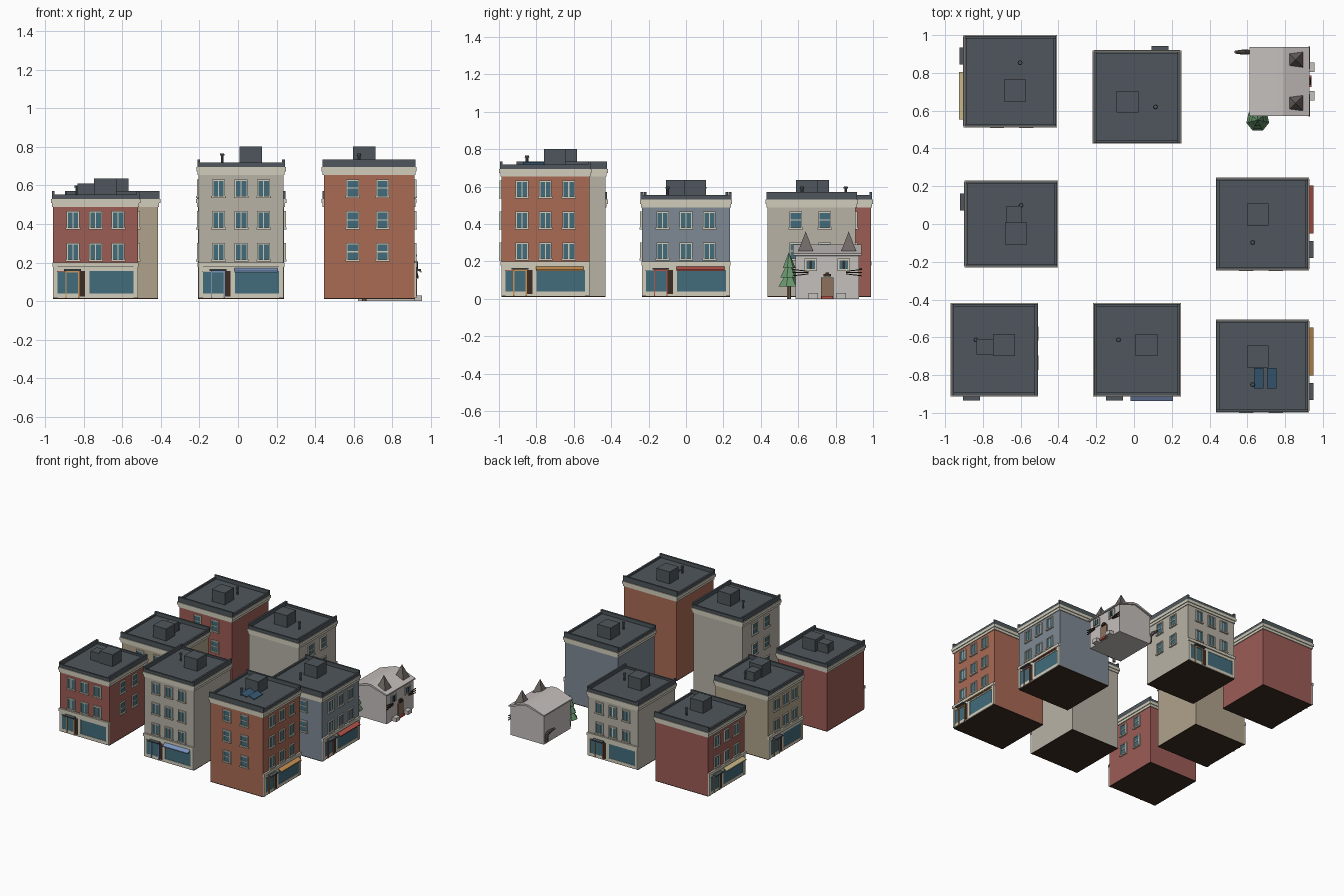
import bpy, bmesh, math
from mathutils import Matrix, Vector

if "Cube" in bpy.data.objects:
    bpy.data.objects.remove(bpy.data.objects["Cube"])

MATS = {}
def mat(name, rgb):
    m = bpy.data.materials.new(name)
    m.diffuse_color = (*[(c / 255) ** 2.2 for c in rgb], 1)
    m.use_nodes = True
    m.node_tree.nodes["Principled BSDF"].inputs["Base Color"].default_value = m.diffuse_color
    MATS[name] = m

for n, c in dict(red=(155, 92, 86), orange=(168, 106, 86), slate=(126, 136, 146), stone=(182, 177, 165),
                 tan=(174, 161, 138), roof=(80, 87, 92), cream=(208, 203, 186), glass=(68, 108, 122),
                 dark=(62, 48, 40), solar=(58, 90, 115), brass=(196, 152, 100), blue=(120, 145, 185),
                 crimson=(180, 85, 75), amber=(200, 145, 85), sand=(205, 185, 140), cat=(196, 190, 187),
                 ear=(112, 104, 101), wood=(140, 112, 92), leaf=(105, 150, 110)).items():
    mat(n, c)

def finish(name, bm, m, M=Matrix()):
    bm.transform(M)
    bmesh.ops.recalc_face_normals(bm, faces=bm.faces)
    me = bpy.data.meshes.new(name)
    bm.to_mesh(me)
    bm.free()
    me.materials.append(MATS[m])
    ob = bpy.data.objects.new(name, me)
    bpy.context.collection.objects.link(ob)
    return ob

def boxes(name, items, m, M=Matrix()):
    """Each item is x0, x1, y0, y1, z0, z1."""
    bm = bmesh.new()
    for x0, x1, y0, y1, z0, z1 in items:
        T = Matrix.Translation(((x0 + x1) / 2, (y0 + y1) / 2, (z0 + z1) / 2))
        bmesh.ops.create_cube(bm, size=1, matrix=T @ Matrix.Diagonal((x1 - x0, y1 - y0, z1 - z0, 1)))
    return finish(name, bm, m, M)

def cone(name, x, y, z0, z1, r0, r1, n, m, M=Matrix(), turn=0):
    bm = bmesh.new()
    T = Matrix.Translation((x, y, (z0 + z1) / 2)) @ Matrix.Rotation(turn, 4, 'Z')
    bmesh.ops.create_cone(bm, cap_ends=True, segments=n, radius1=r0, radius2=r1, depth=z1 - z0, matrix=T)
    return finish(name, bm, m, M)

def prism(name, profile, x0, x1, m, M=Matrix()):
    """Extrude a y/z profile along x."""
    bm = bmesh.new()
    f = bm.faces.new([bm.verts.new((x0, y, z)) for y, z in profile])
    g = bmesh.ops.extrude_face_region(bm, geom=[f])['geom']
    bmesh.ops.translate(bm, vec=(x1 - x0, 0, 0), verts=[v for v in g if isinstance(v, bmesh.types.BMVert)])
    return finish(name, bm, m, M)

def windows(name, spots, M, upright=True):
    """Windows on the plane y = 0 facing -y; spots are (x, z)."""
    frame, glass, bars = [], [], []
    for x, z in spots:
        frame += [(x - .034, x - .027, -.01, .002, z - .044, z + .044),
                  (x + .027, x + .034, -.01, .002, z - .044, z + .044),
                  (x - .034, x + .034, -.01, .002, z + .038, z + .046),
                  (x - .038, x + .038, -.014, .002, z - .05, z - .04)]
        glass.append((x - .028, x + .028, -.004, .002, z - .042, z + .04))
        bars.append((x - .003, x + .003, -.007, .002, z - .04, z + .04) if upright
                    else (x - .027, x + .027, -.007, .002, z - .003, z + .003))
    boxes(name + "_frames", frame + bars, "cream", M)
    boxes(name + "_panes", glass, "glass", M)

def building(name, cx, cy, angle, w, floors, wall, side, door="brass", awning=None, solar=False, annex=False):
    M = Matrix.Translation((cx, cy, 0)) @ Matrix.Rotation(math.radians(angle), 4, 'Z')
    h, d = w / 2, .235
    top = .17 + .165 * floors
    # masonry block and foundation
    boxes(name + "_foundation", [(-h, h, -d, d, .01, .016)], "dark", M)
    boxes(name + "_walls", [(-h, h, -d, d, .016, top)], wall, M)
    # cornice, roof deck and parapets (side walls taller)
    o = .012
    boxes(name + "_cornice", [(-h - .006, h + .006, -d - .006, d + .006, top - .012, top + .008),
                              (-h - o, h + o, -d - o, d + o, top + .008, top + .03)], "cream", M)
    a, b, t = h + .007, d + .007, .014
    boxes(name + "_roof_deck", [(-a, a, -b, b, top + .03, top + .04)], "roof", M)
    boxes(name + "_parapet", [(s - t / 2, s + t / 2, -b, b, top + .03, top + .07) for s in (-a + t / 2, a - t / 2)]
          + [(-a + t, a - t, s - t / 2, s + t / 2, top + .03, top + .054) for s in (-b + t / 2, b - t / 2)], "roof", M)
    # rooftop stair hut and vent
    boxes(name + "_roof_hut", [(-.008, .108, -.033, .083, top + .035, top + .136)], "roof", M)
    if annex:
        boxes(name + "_roof_annex", [(-.095, -.008, -.025, .055, top + .035, top + .11)], "roof", M)
    cone(name + "_vent_pipe", -.098, .052, top + .035, top + .09, .007, .007, 8, "roof", M)
    cone(name + "_vent_cap", -.098, .052, top + .09, top + .1, .013, .01, 8, "roof", M)
    if solar:
        for y in (-.075, -.005):
            prism(name + "_solar_panel", [(y, top + .045), (y + .05, top + .062), (y + .05, top + .067),
                                          (y, top + .05)], -.12, -.01, "solar", M)
    # upper windows on the front and one flank
    rows = [.256 + .165 * i for i in range(floors)]
    windows(name + "_front_windows", [(x * w * .266, z) for x in (-1, 0, 1) for z in rows],
            M @ Matrix.Translation((0, -d, 0)))
    F = M @ Matrix.Translation((side * h, 0, 0)) @ Matrix.Rotation(side * math.pi / 2, 4, 'Z')
    windows(name + "_side_windows", [(side * y, z) for y in (-.07, .085) for z in rows], F, False)
    # shopfront: surround, fascia, display glass
    f = -d
    boxes(name + "_shop_surround", [(-h, h, f - .006, f, .016, .04), (-h, h, f - .006, f, .155, .178),
                                    (-h - .004, h + .004, f - .014, f, .178, .2),
                                    (-h, -h + .022, f - .01, f, .016, .18), (h - .022, h, f - .01, f, .016, .18),
                                    (-h + .165, -h + .188, f - .006, f, .04, .155)], "cream", M)
    boxes(name + "_shop_glass", [(-h + .188, h - .022, f - .003, f, .04, .155)], "glass", M)
    # door, frame, side panel and canopy
    boxes(name + "_door_frame", [(-h + .063, -h + .07, f - .012, f, .016, .155),
                                 (-h + .13, -h + .137, f - .012, f, .016, .155),
                                 (-h + .063, -h + .137, f - .012, f, .148, .157)], door, M)
    boxes(name + "_door", [(-h + .022, -h + .13, f - .005, f, .03, .15)], "glass", M)
    boxes(name + "_door_panel", [(-h + .137, -h + .165, f - .008, f, .025, .155)], "dark", M)
    boxes(name + "_door_canopy", [(-h + .055, -h + .145, f - .035, f, .157, .166)], "roof", M)
    if awning:
        prism(name + "_awning", [(f, .176), (f - .036, .156), (f - .036, .148), (f, .168)],
              -h + .185, h - .03, awning, M)

building("southwest_building", -.739, -.665, 0, .44, 2, "red", 1, annex=True)
building("south_building", .016, -.665, 0, .44, 3, "stone", -1, "blue", "blue")
building("southeast_building", .68, -.752, 90, .47, 3, "orange", -1, "amber", "amber", solar=True)
building("east_building", .68, 0, 90, .47, 2, "slate", -1, "crimson", "crimson")
building("west_building", -.65, 0, -90, .435, 2, "tan", 1, annex=True)
building("northwest_building", -.655, .756, -90, .465, 2, "red", 1, "sand", "sand")
building("north_building", .016, .672, 180, .445, 2, "stone", -1)

# cat-shaped cottage, front towards +x: gabled shell with its roof
C = Matrix.Translation((.77, .755, 0)) @ Matrix.Rotation(math.pi / 2, 4, 'Z')
prism("cottage_walls", [(-.148, 0), (.148, 0), (.148, .23), (0, .28), (-.148, .23)], -.17, .17, "cat", C)
prism("cottage_roof", [(-.158, .232), (-.158, .242), (-.02, .29), (.02, .29), (.158, .242), (.158, .232), (0, .278)],
      -.183, .183, "cat", C)
wh = []
for s in (-1, 1):
    cone("cottage_ear", s * .115, -.085, .255, .36, .057, 0, 4, "ear", C, math.pi / 4)
    boxes("cottage_window_frame", [(s * .088 - .033, s * .088 + .033, -.158, -.148, .15, .215)], "cream", C)
    boxes("cottage_window_pane", [(s * .088 - .022, s * .088 + .022, -.161, -.156, .16, .205)], "glass", C)
    boxes("cottage_window_bar", [(s * .088 - .006, s * .088 + .006, -.163, -.158, .16, .205)], "dark", C)
    boxes("cottage_paw", [(s * .075 - .025, s * .075 + .025, -.185, -.148, 0, .03)], "cat", C)
    for i in (-1, 0, 1):
        bm = bmesh.new()
        T = Matrix.Translation((s * .143, -.158, .14 + i * .012)) @ Matrix.Rotation(-s * i * .12, 4, 'Y')
        bmesh.ops.create_cube(bm, size=1, matrix=T @ Matrix.Diagonal((.085, .006, .005, 1)))
        finish("cottage_whisker", bm, "dark", C)
boxes("cottage_door", [(-.034, .034, -.158, -.146, 0, .115)], "wood", C)
boxes("cottage_doorstep", [(-.03, .03, -.17, -.146, 0, .015)], "crimson", C)
boxes("cottage_nose", [(-.02, .02, -.166, -.146, .118, .132), (-.01, .01, -.164, -.146, .132, .142)], "dark", C)

# curled tail on the back wall
pts = [(.608, .91, .02), (.604, .91, .085), (.58, .91, .115), (.537, .91, .15)]
bm = bmesh.new()
for p, q, r0, r1 in zip(pts, pts[1:], (.012, .013, .014), (.013, .014, .008)):
    p, q = Vector(p), Vector(q)
    T = Matrix.Translation((p + q) / 2) @ (q - p).to_track_quat('Z', 'Y').to_matrix().to_4x4()
    bmesh.ops.create_cone(bm, cap_ends=True, segments=8, radius1=r0, radius2=r1, depth=(q - p).length, matrix=T)
finish("cottage_tail", bm, "ear")

# little fir tree beside the cottage
cone("tree_trunk", .655, .55, 0, .08, .012, .01, 7, "wood")
for z0, z1, r in ((.065, .16, .062), (.115, .205, .05), (.165, .25, .036)):
    cone("tree_tier", .655, .55, z0, z1, r, 0, 7, "leaf")
